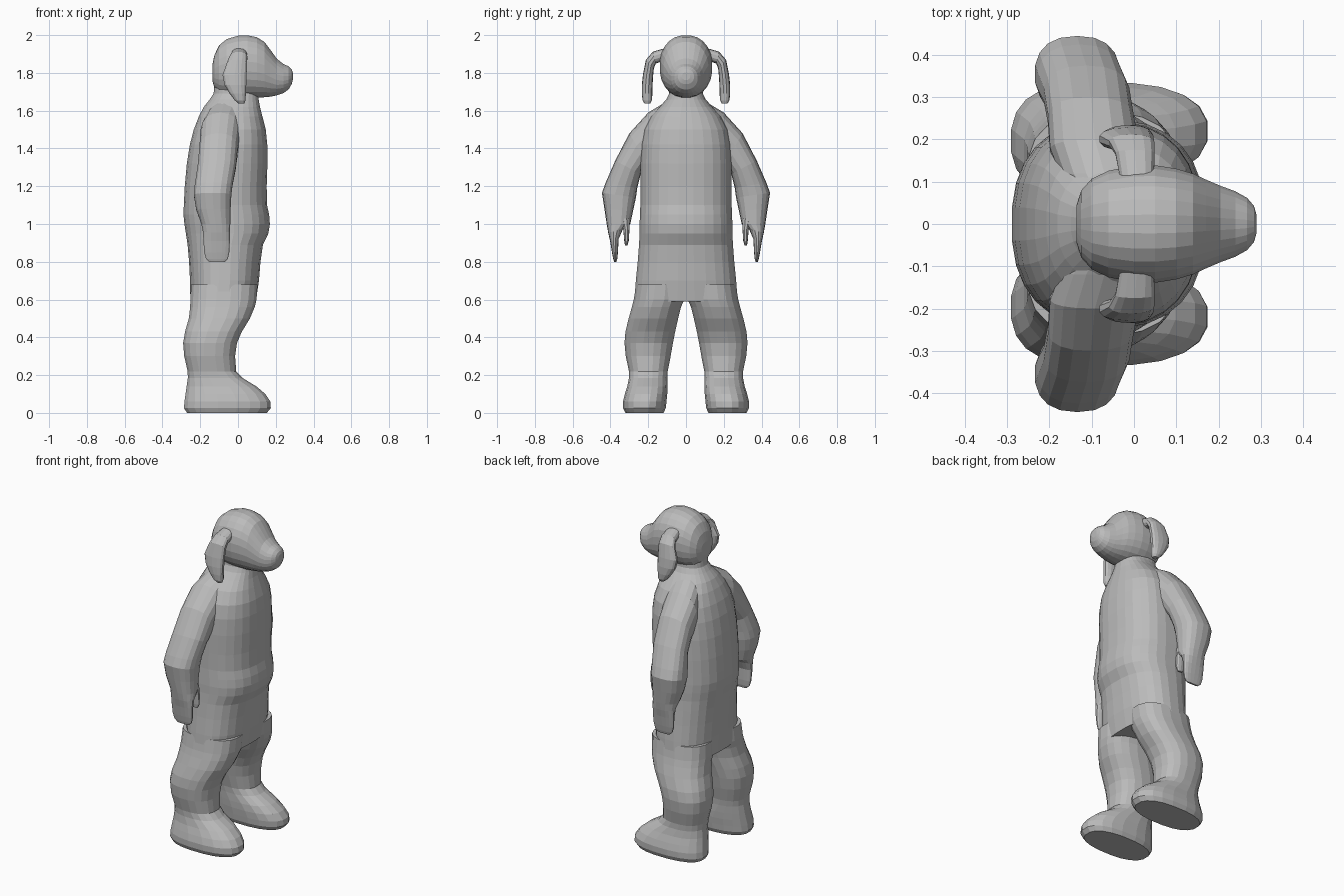
import bpy, bmesh, math
from mathutils import Vector

grey = bpy.data.materials.new("plain grey")
grey.diffuse_color = (0.5, 0.5, 0.5, 1)


def loft(name, sections, sides=20, power=2.3, mirror=False):
    """Skin a tube through rounded sections given as (centre, half-axis u, half-axis v)."""
    bm = bmesh.new()
    rings = []
    for c, u, v in sections:
        ring = []
        for i in range(sides):
            a = 2 * math.pi * (i + 0.5) / sides
            cs, sn = math.cos(a), math.sin(a)
            p = math.copysign(abs(cs) ** (2 / power), cs)
            q = math.copysign(abs(sn) ** (2 / power), sn)
            ring.append(bm.verts.new(c + u * p + v * q))
        rings.append(ring)
    for r, s in zip(rings, rings[1:]):
        for i in range(sides):
            j = (i + 1) % sides
            bm.faces.new((r[i], r[j], s[j], s[i]))
    bm.faces.new(rings[0])
    bm.faces.new(rings[-1])
    bmesh.ops.recalc_face_normals(bm, faces=bm.faces)
    me = bpy.data.meshes.new(name)
    bm.to_mesh(me)
    bm.free()
    me.materials.append(grey)
    ob = bpy.data.objects.new(name, me)
    bpy.context.collection.objects.link(ob)
    if mirror:
        ob.modifiers.new("mirror", 'MIRROR').use_axis = (False, True, False)
    return ob


def slab(x0, x1, ya, za, yb, zb):
    """Section spanning x0..x1 and from (ya, za) to (yb, zb)."""
    return (Vector(((x0 + x1) / 2, (ya + yb) / 2, (za + zb) / 2)),
            Vector(((x1 - x0) / 2, 0, 0)),
            Vector((0, (yb - ya) / 2, (zb - za) / 2)))


# torso and neck: z, back x, front x, half width
torso = [(0.59, -.253, .095, .275), (0.70, -.255, .112, .267), (0.80, -.26, .12, .257),
         (0.89, -.268, .133, .25), (0.95, -.277, .162, .247), (1.00, -.285, .17, .247),
         (1.05, -.29, .166, .245), (1.10, -.288, .155, .243), (1.20, -.283, .153, .243),
         (1.32, -.272, .157, .243), (1.42, -.256, .156, .238), (1.50, -.235, .148, .222),
         (1.57, -.208, .13, .185), (1.62, -.182, .117, .14), (1.66, -.15, .11, .105),
         (1.69, -.13, .105, .09), (1.74, -.125, .10, .088)]
loft("torso", [slab(b, f, -w, z, w, z) for z, b, f, w in torso], 28, 2.4)

# legs with feet: z, back x, front x, inner y, outer y
legs = [(0.68, -.25, .105, .005, .265), (0.60, -.254, .10, .008, .278),
        (0.56, -.255, .09, .025, .288), (0.50, -.262, .065, .04, .305),
        (0.43, -.282, .022, .056, .322), (0.37, -.292, -.004, .068, .327),
        (0.30, -.286, -.014, .08, .32), (0.22, -.268, -.008, .096, .303),
        (0.185, -.267, .025, .098, .303), (0.14, -.274, .10, .097, .312),
        (0.10, -.28, .147, .098, .325), (0.06, -.286, .174, .102, .335),
        (0.025, -.288, .176, .106, .334), (0.0, -.272, .155, .118, .322)]
loft("legs", [slab(b, f, i, z, o, z) for z, b, f, i, o in legs], 20, 2.4, True)

# arms with mitten hands
arms = [(-.14, .05, .06, 1.45, .06, 1.672), (-.175, .035, .11, 1.40, .12, 1.638),
        (-.20, .015, .15, 1.35, .20, 1.59), (-.205, 0, .20, 1.31, .30, 1.48),
        (-.215, -.01, .24, 1.265, .375, 1.335), (-.23, -.028, .258, 1.19, .425, 1.22),
        (-.235, -.034, .265, 1.14, .445, 1.165), (-.222, -.038, .28, 1.07, .432, 1.08),
        (-.195, -.04, .295, 1.0, .42, 1.0), (-.187, -.041, .335, .97, .412, .955),
        (-.184, -.042, .357, .92, .402, .91), (-.18, -.045, .36, .85, .392, .85),
        (-.17, -.053, .364, .815, .385, .815), (-.15, -.07, .369, .798, .38, .798)]
loft("arms", [slab(*s) for s in arms], 18, 2.4, True)

# thumbs
thumbs = [(-.11, -.044, .297, 1.03, .35, 1.03), (-.10, -.042, .299, .97, .332, .97),
          (-.095, -.042, .303, .91, .327, .91), (-.085, -.052, .31, .887, .323, .887)]
loft("thumbs", [slab(*s) for s in thumbs], 10, 2.2, True)

# head and muzzle: x, bottom z, top z, half width
head = [(-.136, 1.76, 1.84, .045), (-.125, 1.72, 1.895, .08), (-.10, 1.69, 1.947, .108),
        (-.06, 1.675, 1.98, .127), (0, 1.67, 1.998, .139), (.05, 1.668, 2.0, .14),
        (.10, 1.668, 1.99, .132), (.14, 1.67, 1.965, .12), (.17, 1.673, 1.925, .106),
        (.205, 1.68, 1.876, .091), (.24, 1.692, 1.848, .078), (.268, 1.712, 1.835, .062),
        (.284, 1.74, 1.82, .043), (.29, 1.762, 1.803, .022)]
loft("head", [(Vector((x, 0, (a + b) / 2)), Vector((0, w, 0)), Vector((0, 0, (b - a) / 2)))
              for x, a, b, w in head], 24, 2.2)

# hanging ears
ears = [(-.035, .048, .115, 1.865, .115, 1.93), (-.045, .05, .16, 1.85, .175, 1.912),
        (-.06, .049, .17, 1.825, .212, 1.87), (-.083, .047, .174, 1.785, .228, 1.79),
        (-.072, .045, .177, 1.735, .234, 1.735), (-.045, .043, .178, 1.69, .234, 1.69),
        (-.018, .04, .18, 1.655, .23, 1.655), (.002, .034, .19, 1.638, .22, 1.638)]
loft("ears", [slab(*s) for s in ears], 14, 2.4, True)
